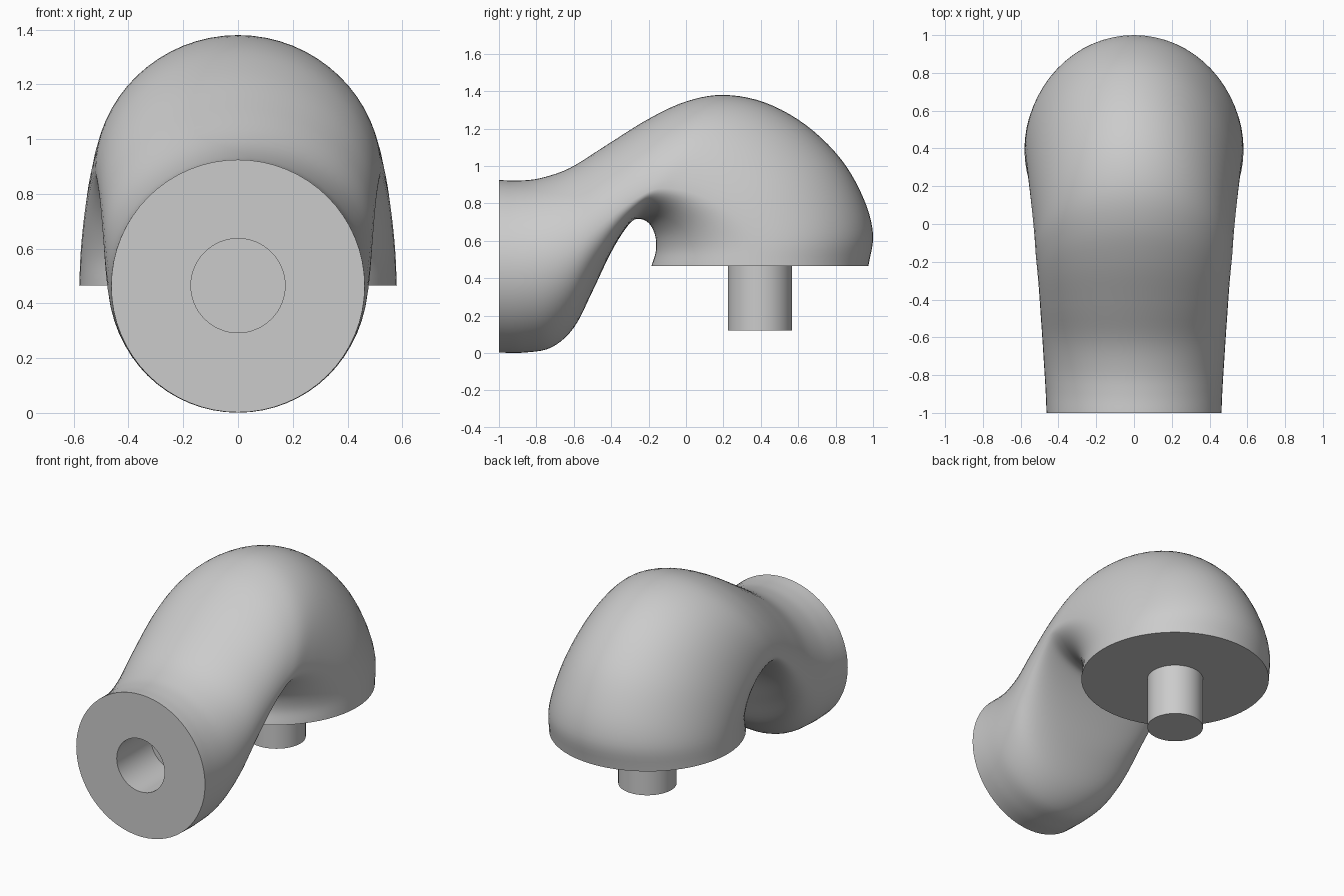
import bpy, bmesh, math
from mathutils import Vector

if "Cube" in bpy.data.objects:
    bpy.data.objects.remove(bpy.data.objects["Cube"])

grey = bpy.data.materials.new("plain grey")
grey.diffuse_color = (0.6, 0.6, 0.6, 1)
grey.use_nodes = True
grey.node_tree.nodes["Principled BSDF"].inputs["Base Color"].default_value = grey.diffuse_color

SIDES = 64
STEPS = 5
PEG_R = 0.172

# Cross-sections: top point (y, z), bottom point (y, z), half width,
# and how far up from the bottom the widest point sits (0..1)
SECTIONS = [
    (-1.00, 0.925, -1.00, 0.002, 0.463, 0.50),
    (-0.90, 0.922, -0.86, 0.003, 0.468, 0.50),
    (-0.78, 0.935, -0.72, 0.030, 0.476, 0.50),
    (-0.62, 0.990, -0.60, 0.135, 0.485, 0.49),
    (-0.42, 1.115, -0.50, 0.330, 0.495, 0.44),
    (-0.20, 1.252, -0.415, 0.510, 0.504, 0.36),
    (0.00, 1.345, -0.347, 0.630, 0.512, 0.29),
    (0.20, 1.380, -0.285, 0.708, 0.520, 0.25),
    (0.42, 1.340, -0.235, 0.715, 0.527, 0.26),
    (0.64, 1.220, -0.195, 0.690, 0.538, 0.30),
    (0.83, 1.035, -0.17, 0.645, 0.552, 0.36),
    (0.95, 0.825, -0.16, 0.595, 0.565, 0.42),
    (1.00, 0.635, -0.163, 0.535, 0.575, 0.47),
    (0.975, 0.465, -0.185, 0.465, 0.580, 0.50),
]


def smooth_sections(keys, steps):
    """Catmull-Rom interpolation through the key sections."""
    pts = [Vector(k) for k in keys]
    pts = [2 * pts[0] - pts[1]] + pts + [2 * pts[-1] - pts[-2]]
    out = []
    for i in range(1, len(pts) - 2):
        a, b, c, d = pts[i - 1:i + 3]
        for s in range(steps):
            t = s / steps
            out.append(0.5 * (2 * b + (c - a) * t + (2 * a - 5 * b + 4 * c - d) * t * t
                              + (3 * b - a - 3 * c + d) * t ** 3))
    out.append(pts[-2])
    return out


def ring(bm, sec):
    """Egg-shaped ring spanning the top and bottom points."""
    ty, tz, by, bz, w, f = sec
    verts = []
    for i in range(SIDES):
        a = 2 * math.pi * i / SIDES
        c = math.cos(a)
        k = f + c * ((1 - f) if c > 0 else f)
        verts.append(bm.verts.new((w * math.sin(a),
                                   by + k * (ty - by),
                                   bz + k * (tz - bz))))
    return verts


def loft(name, sections):
    """Skin a run of rings and cap both ends."""
    bm = bmesh.new()
    rings = [ring(bm, s) for s in sections]
    for r, q in zip(rings, rings[1:]):
        for i in range(SIDES):
            j = (i + 1) % SIDES
            bm.faces.new((r[i], r[j], q[j], q[i]))
    bm.faces.new(rings[0])
    bm.faces.new(rings[-1])
    bmesh.ops.recalc_face_normals(bm, faces=bm.faces[:])
    me = bpy.data.meshes.new(name)
    bm.to_mesh(me)
    bm.free()
    me.materials.append(grey)
    ob = bpy.data.objects.new(name, me)
    bpy.context.collection.objects.link(ob)
    bpy.ops.object.select_all(action='DESELECT')
    ob.select_set(True)
    bpy.context.view_layer.objects.active = ob
    bpy.ops.object.shade_smooth_by_angle(angle=math.radians(40))
    return ob


# Curved body, starting with the blind socket in the front face
cz = 0.465
socket = [(y, cz + PEG_R, y, cz - PEG_R, PEG_R, 0.5) for y in (-0.65, -1.0)]
loft("curved_body", socket + smooth_sections(SECTIONS, STEPS))

# Connecting peg under the wide end
py = 0.396
loft("peg", [(py + PEG_R, z, py - PEG_R, z, PEG_R, 0.5) for z in (0.12, 0.47)])
